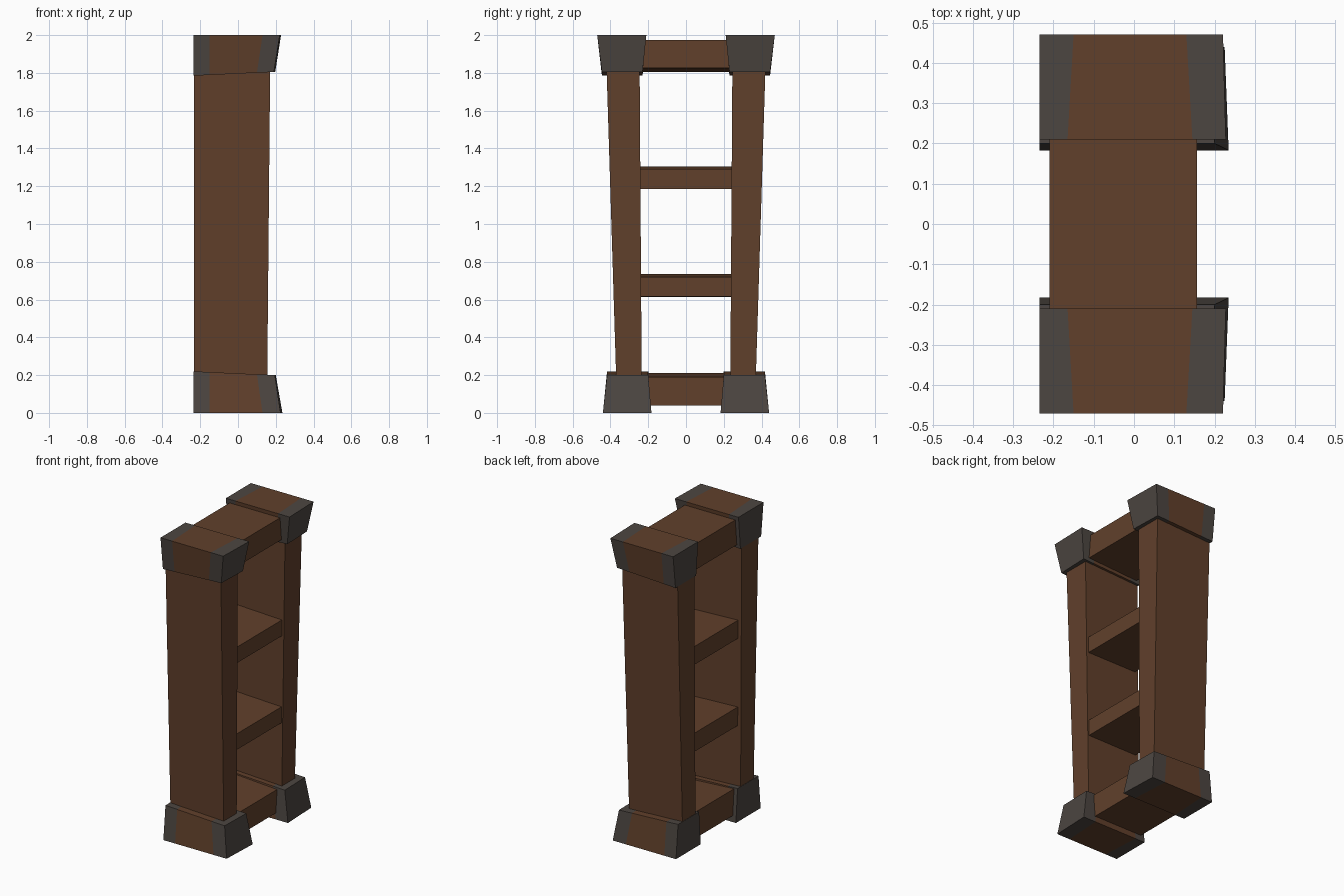
import bpy, bmesh

if "Cube" in bpy.data.objects:
    bpy.data.objects.remove(bpy.data.objects["Cube"])


def material(name, rgb):
    m = bpy.data.materials.new(name)
    m.diffuse_color = (*rgb, 1.0)
    m.use_nodes = True
    m.node_tree.nodes["Principled BSDF"].inputs["Base Color"].default_value = m.diffuse_color
    return m


WOOD = material("brown wood", (0.119, 0.051, 0.024))
METAL = material("dark grey metal", (0.073, 0.061, 0.053))


def loft(name, rings, mats, seg_mats, mirror=False):
    """Skin a list of four-point rings; seg_mats gives a material index per segment."""
    bm = bmesh.new()
    loops = [[bm.verts.new(p) for p in ring] for ring in rings]
    for i, (a, b) in enumerate(zip(loops, loops[1:])):
        for k in range(4):
            f = bm.faces.new((a[k], a[(k + 1) % 4], b[(k + 1) % 4], b[k]))
            f.material_index = seg_mats[i]
    bm.faces.new(loops[0]).material_index = seg_mats[0]
    bm.faces.new(loops[-1]).material_index = seg_mats[-1]
    bmesh.ops.recalc_face_normals(bm, faces=bm.faces)
    mesh = bpy.data.meshes.new(name)
    bm.to_mesh(mesh)
    bm.free()
    for m in mats:
        mesh.materials.append(m)
    ob = bpy.data.objects.new(name, mesh)
    bpy.context.collection.objects.link(ob)
    if mirror:
        mod = ob.modifiers.new("mirror", 'MIRROR')
        mod.use_axis = (False, True, False)
    return ob


BACK = -0.235


def cap(name, rim_z, rim_y, rim_front, lip_z, lip_y, lip_front):
    """Flared block split along x into metal, wood, metal.
    rim = end of the post (wide), lip = edge against the post (narrow).
    y and front pairs are (outer, inner); lip_z is (back, front)."""
    def lip_height(x):
        t = (x - BACK) / (lip_front[0] - BACK)
        return lip_z[0] + t * (lip_z[1] - lip_z[0])

    rim_x = [(BACK, BACK), (-0.15, -0.165), (0.13, 0.145), rim_front]
    lip_x = [(BACK, BACK), (-0.15, -0.165), (0.10, 0.115), lip_front]
    rings = []
    for r, l in zip(rim_x, lip_x):
        rings.append([(r[0], rim_y[0], rim_z), (r[1], rim_y[1], rim_z),
                      (l[1], lip_y[1], lip_height(l[1])),
                      (l[0], lip_y[0], lip_height(l[0]))])
    return loft(name, rings, [WOOD, METAL], [1, 0, 1], mirror=True)


# Banded caps and feet of the two posts
cap("top_caps", 2.0, (0.47, 0.21), (0.221, 0.228),
    (1.785, 1.805), (0.445, 0.23), (0.19, 0.197))
cap("bottom_feet", 0.0, (0.44, 0.183), (0.225, 0.235),
    (0.22, 0.20), (0.418, 0.20), (0.195, 0.20))

# Tapered side posts
post_rings = []
for z, outer, inner, front in ((0.10, 0.367, 0.234, 0.154),
                               (1.90, 0.423, 0.246, 0.171)):
    b = BACK + 0.002
    post_rings.append([(b, outer, z), (b, inner, z),
                       (front, inner, z), (front, outer, z)])
loft("side_posts", post_rings, [WOOD], [0], mirror=True)

# Shelves and rails: front x, half width, then bottom and top heights (front, back)
boards = (
    ("bottom_rail", 0.145, 0.26, (0.04, 0.04), (0.19, 0.212)),
    ("lower_shelf", 0.150, 0.27, (0.615, 0.613), (0.72, 0.735)),
    ("upper_shelf", 0.150, 0.27, (1.185, 1.185), (1.29, 1.305)),
    ("top_rail", 0.157, 0.26, (1.825, 1.805), (1.975, 1.975)),
)
for name, fx, hw, low, high in boards:
    bx = -0.21
    rings = [[(bx, y, low[1]), (fx, y, low[0]), (fx, y, high[0]), (bx, y, high[1])]
             for y in (-hw, hw)]
    loft(name, rings, [WOOD], [0])
